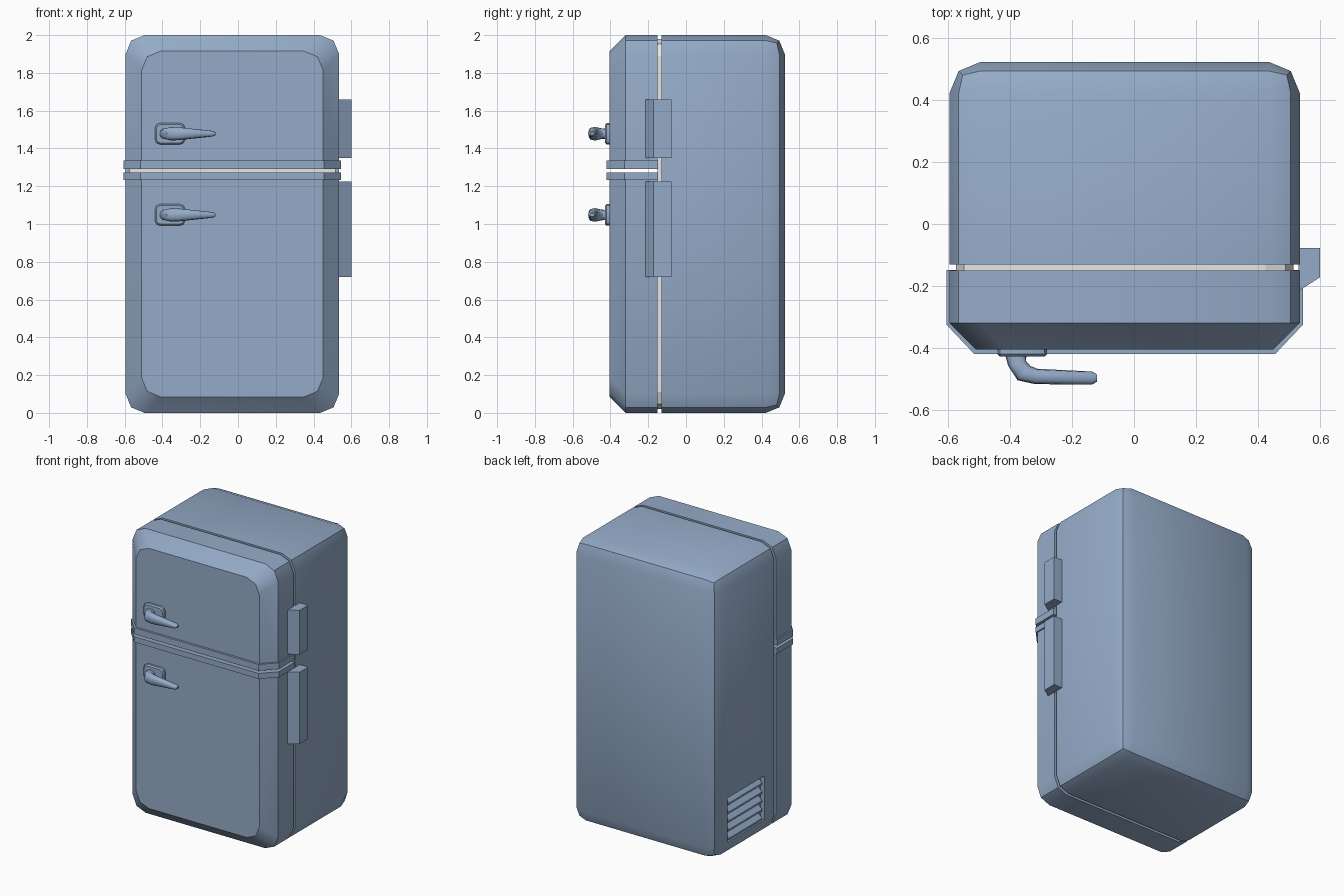
import bpy, bmesh, math
from mathutils import Vector

if "Cube" in bpy.data.objects:
    bpy.data.objects.remove(bpy.data.objects["Cube"])

def material(name, rgb):
    m = bpy.data.materials.new(name)
    m.diffuse_color = (*rgb, 1)
    m.use_nodes = True
    m.node_tree.nodes["Principled BSDF"].inputs["Base Color"].default_value = m.diffuse_color
    return m

BLUE = material("steel blue", (0.30, 0.41, 0.58))
WHITE = material("seal white", (0.95, 0.95, 0.95))
XL, XR = -0.595, 0.535          # cabinet sides
FRONT, BACK = -0.13, 0.523      # cabinet depth
R = 0.1                         # corner size

def finish(name, bm, mat=BLUE):
    bmesh.ops.recalc_face_normals(bm, faces=bm.faces)
    me = bpy.data.meshes.new(name)
    bm.to_mesh(me)
    bm.free()
    me.materials.append(mat)
    ob = bpy.data.objects.new(name, me)
    bpy.context.collection.objects.link(ob)
    return ob

def smooth(ob, angle=30):
    bpy.ops.object.select_all(action='DESELECT')
    ob.select_set(True)
    bpy.context.view_layer.objects.active = ob
    bpy.ops.object.shade_smooth_by_angle(angle=math.radians(angle))

def box(lo, hi):
    bm = bmesh.new()
    bmesh.ops.create_cube(bm, size=1)
    for v in bm.verts:
        v.co = Vector([(a + b) / 2 + c * (b - a) for a, b, c in zip(lo, hi, v.co)])
    return bm

def bevel(bm, test, offset, segments):
    edges = [e for e in bm.edges if test(*[v.co for v in e.verts])]
    bmesh.ops.bevel(bm, geom=edges, offset=offset, segments=segments,
                    profile=0.5, affect='EDGES')

def loft(rings):
    bm = bmesh.new()
    rows = [[bm.verts.new(p) for p in ring] for ring in rings]
    n = len(rows[0])
    for a, b in zip(rows, rows[1:]):
        for i in range(n):
            j = (i + 1) % n
            bm.faces.new((a[i], a[j], b[j], b[i]))
    bm.faces.new(rows[0])
    bm.faces.new(rows[-1])
    return bm

def along_y(a, b):
    return abs(a.y - b.y) > 1e-4 and abs(a.x - b.x) < 1e-4 and abs(a.z - b.z) < 1e-4

# Cabinet: every edge rounded except the open front rim
bm = box((XL, FRONT, 0), (XR, BACK, 2))
bevel(bm, lambda a, b: not (a.y < FRONT + 1e-4 and b.y < FRONT + 1e-4), R, 2)
cabinet = finish("cabinet", bm)

# Vent pocket cut in the left side
VY0, VY1, VZ0, VZ1, DEPTH = -0.02, 0.39, 0.11, 0.42, 0.03
cutter = finish("vent_cutter", box((XL - 0.1, VY0, VZ0), (XL + DEPTH, VY1, VZ1)))
cutter.hide_render = True
mod = cabinet.modifiers.new("vent", 'BOOLEAN')
mod.operation, mod.solver, mod.object = 'DIFFERENCE', 'EXACT', cutter
bpy.context.view_layer.objects.active = cabinet
bpy.ops.object.modifier_apply(modifier=mod.name)
bpy.data.objects.remove(cutter)
smooth(cabinet)

# Sloping vent slats
pitch = (VZ1 - VZ0) / 5
for i in range(5):
    z = VZ0 + 0.008 + i * pitch
    prof = [(XL + 0.002, z), (XL + DEPTH, z), (XL + DEPTH, z + 0.04), (XL + 0.002, z + 0.012)]
    finish(f"vent_slat_{i + 1}", loft([[(x, y, q) for x, q in prof]
                                      for y in (VY0 + 0.02, VY1 - 0.02)]))

# White seal hidden between the doors and the cabinet
bm = box((XL + 0.02, -0.15, 0.02), (XR - 0.02, FRONT, 1.98))
bevel(bm, along_y, R - 0.01, 2)
finish("inner_seal", bm, WHITE)

# Doors: chamfered round the outside, cut flat at the split
def door_ring(y, inset, split, end):
    s = 1 if end > split else -1
    x0, x1, z1 = XL + inset, XR - inset, end - s * inset
    k = R * (1 - math.sqrt(0.5))
    return [(x0, y, split), (x1, y, split), (x1, y, z1 - s * R), (x1 - k, y, z1 - s * k),
            (x1 - R, y, z1), (x0 + R, y, z1), (x0 + k, y, z1 - s * k), (x0, y, z1 - s * R)]

for name, split, end, lip in (("upper", 1.29, 2.0, 1.335), ("lower", 1.272, 0.0, 1.233)):
    rings = [door_ring(y, ins, split, end) for y, ins in ((-0.15, 0), (-0.32, 0), (-0.405, 0.085))]
    smooth(finish(name + "_door", loft(rings)))
    # Raised trim band along the split
    prof = [(XL - 0.01, -0.149), (XR + 0.01, -0.149), (XR + 0.01, -0.325),
            (XR - 0.08, -0.42), (XL + 0.08, -0.42), (XL - 0.01, -0.325)]
    finish(name + "_door_trim", loft([[(x, y, z) for x, y in prof] for z in (split, lip)]))

# Hinge covers on the right side
for name, z0, z1 in (("upper", 1.35, 1.66), ("lower", 0.72, 1.225)):
    prof = [(XR - 0.005, -0.217), (0.6, -0.172), (0.6, -0.077), (XR - 0.005, -0.077)]
    finish(name + "_hinge", loft([[(x, y, z) for x, y in prof] for z in (z0, z1)]))

# Handles: rounded plate with a bent, tapering lever
# each lever section: x, y, direction in degrees, half width, half height
LEVER = [(-0.382, -0.415, -86, 0.035, 0.025), (-0.377, -0.45, -75, 0.030, 0.029),
         (-0.355, -0.481, -42, 0.031, 0.036), (-0.315, -0.492, -8, 0.025, 0.034),
         (-0.135, -0.497, 0, 0.021, 0.015), (-0.120, -0.497, 0, 0.012, 0.008)]
for name, z in (("upper", 1.478), ("lower", 1.048)):
    bm = box((-0.44, -0.428, z - 0.057), (-0.28, -0.40, z + 0.057))
    bevel(bm, along_y, 0.028, 2)
    bevel(bm, lambda a, b: a.y < -0.427 and b.y < -0.427, 0.008, 1)
    smooth(finish(name + "_handle_plate", bm))
    rings = []
    for x, y, d, w, h in LEVER:
        d = math.radians(d)
        ring = []
        for i in range(12):
            t = math.tau * i / 12
            c = math.copysign(abs(math.cos(t)) ** 0.75, math.cos(t)) * w
            s = math.copysign(abs(math.sin(t)) ** 0.75, math.sin(t)) * h
            ring.append((x - math.sin(d) * c, y + math.cos(d) * c, z + s))
        rings.append(ring)
    smooth(finish(name + "_handle_lever", loft(rings)), 40)
